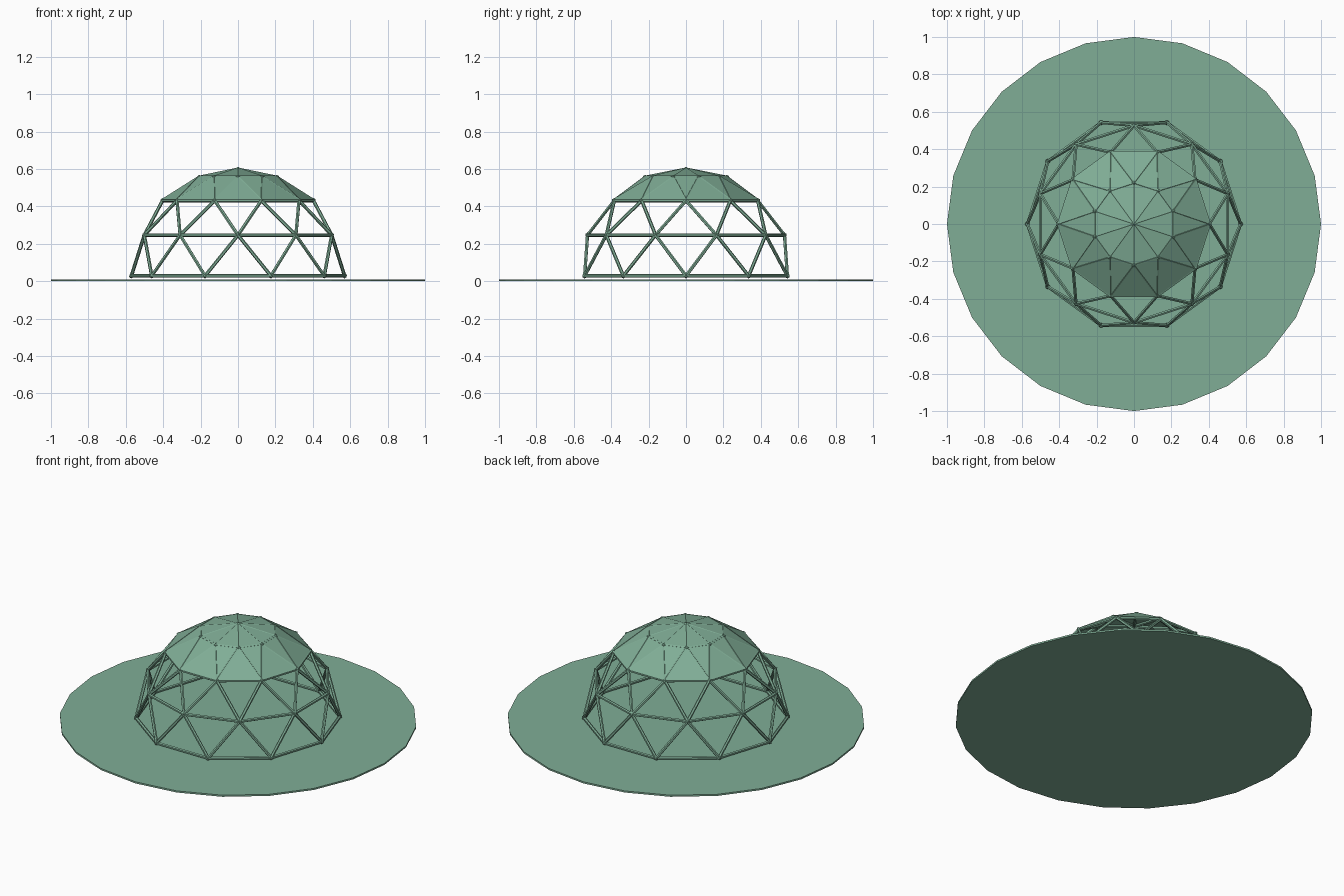
import bpy, bmesh, math
from mathutils import Vector, Matrix

if "Cube" in bpy.data.objects:
    bpy.data.objects.remove(bpy.data.objects["Cube"])

R, CZ = 0.57, 0.028          # dome radius and centre height
N = 10                       # nodes per ring
STRUT, NODE = 0.0095, 0.014  # strut and joint radii

green = bpy.data.materials.new("sage_green")
green.diffuse_color = (0.215, 0.42, 0.305, 1)
green.use_nodes = True
green.node_tree.nodes["Principled BSDF"].inputs["Base Color"].default_value = green.diffuse_color


def finish(bm, name):
    mesh = bpy.data.meshes.new(name)
    bm.to_mesh(mesh)
    bm.free()
    mesh.materials.append(green)
    ob = bpy.data.objects.new(name, mesh)
    bpy.context.collection.objects.link(ob)
    return ob


def node(level, k, r=R):
    """Joint k on ring level; odd rings are turned by half a step."""
    lat = math.radians(22.5 * level)
    a = 2 * math.pi * (k + 0.5 * (level % 2)) / N
    return Vector((r * math.cos(lat) * math.cos(a),
                   r * math.cos(lat) * math.sin(a),
                   CZ + r * math.sin(lat)))


# ground disc
bm = bmesh.new()
bmesh.ops.create_cone(bm, cap_ends=True, segments=24, radius1=1, radius2=1, depth=0.01,
                      matrix=Matrix.Translation((0, 0, 0.005)))
finish(bm, "ground_disc")

# struts: rings, diagonals and the fan at the apex
apex = Vector((0, 0, CZ + R))
joints, edges = [apex], []
for lv in range(4):
    for k in range(N):
        p = node(lv, k)
        joints.append(p)
        edges.append((p, node(lv, k + 1)))
        if lv == 3:
            edges.append((p, apex))
        else:
            s = 0 if lv % 2 else -1
            edges += [(p, node(lv + 1, k + s)), (p, node(lv + 1, k + s + 1))]

bm = bmesh.new()
for a, b in edges:
    d = b - a
    m = Matrix.Translation((a + b) / 2) @ d.to_track_quat('Z', 'Y').to_matrix().to_4x4()
    bmesh.ops.create_cone(bm, cap_ends=True, segments=6, radius1=STRUT, radius2=STRUT,
                          depth=d.length, matrix=m)
finish(bm, "dome_struts")

# ball joints
bm = bmesh.new()
for p in joints:
    bmesh.ops.create_icosphere(bm, subdivisions=1, radius=NODE, matrix=Matrix.Translation(p))
finish(bm, "ball_joints")

# triangular roof panels over the upper part, just outside the strut centres
RP = R + 0.008
bm = bmesh.new()
low = [bm.verts.new(node(2, k, RP)) for k in range(N)]
high = [bm.verts.new(node(3, k, RP)) for k in range(N)]
top = bm.verts.new((0, 0, CZ + RP))
for k in range(N):
    j = (k + 1) % N
    bm.faces.new((low[k], low[j], high[k]))
    bm.faces.new((high[k], low[j], high[j]))
    bm.faces.new((high[k], high[j], top))
finish(bm, "roof_panels")
